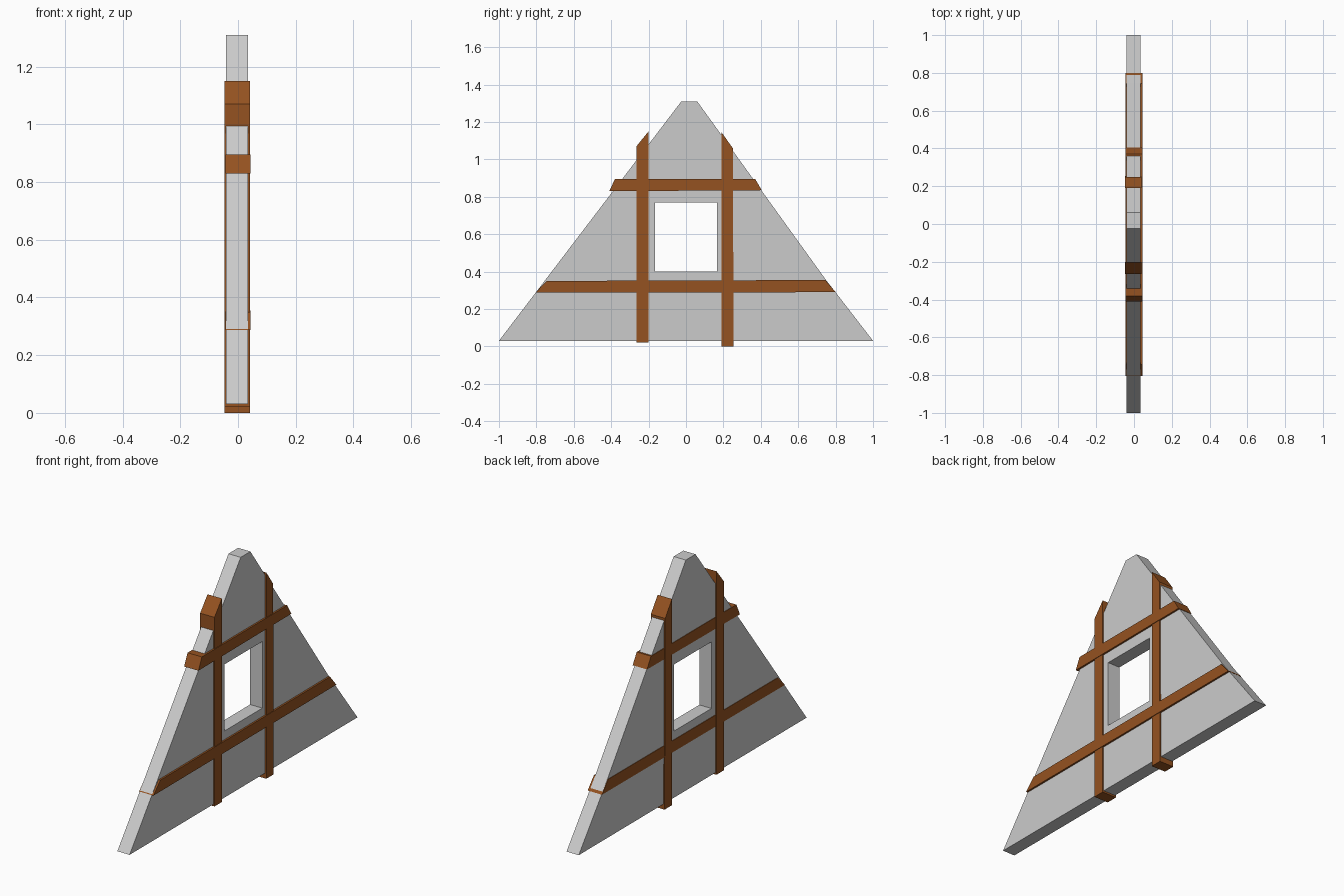
import bpy, bmesh

if "Cube" in bpy.data.objects:
    bpy.data.objects.remove(bpy.data.objects["Cube"])

wood = bpy.data.materials.new("timber")
wood.diffuse_color = (0.30, 0.085, 0.015, 1)
wood.use_nodes = True
wood.node_tree.nodes["Principled BSDF"].inputs["Base Color"].default_value = wood.diffuse_color


def make_object(name, bm, mat=None):
    bmesh.ops.recalc_face_normals(bm, faces=bm.faces)
    mesh = bpy.data.meshes.new(name)
    bm.to_mesh(mesh)
    bm.free()
    obj = bpy.data.objects.new(name, mesh)
    bpy.context.collection.objects.link(obj)
    if mat:
        mesh.materials.append(mat)
    return obj


def slab(name, points, faces, x0, x1, mat=None):
    """Flat (y, z) outline, thickened from x0 to x1."""
    bm = bmesh.new()
    verts = [bm.verts.new((x0, y, z)) for y, z in points]
    flat = [bm.faces.new([verts[i] for i in f]) for f in faces]
    new = bmesh.ops.extrude_face_region(bm, geom=flat, use_keep_orig=True)["geom"]
    for v in new:
        if isinstance(v, bmesh.types.BMVert):
            v.co.x = x1
    return make_object(name, bm, mat)


# Gable wall: outer outline, then the window opening
outer = [(-1, 0.03), (1, 0.03), (0.745, 0.36), (0.06, 1.31), (-0.025, 1.31)]
window = [(-0.165, 0.40), (0.165, 0.40), (0.165, 0.77), (-0.165, 0.77)]
slab("gable_wall", outer + window,
     [(0, 1, 6, 5), (1, 2, 3, 7, 6), (3, 4, 8, 7), (4, 0, 5, 8)], -0.041, 0.034)

# Timber posts and rails running through the wall, ends cut to the roof slope
beams = {
    "left_post": ([(-0.265, 0.02), (-0.2, 0.02), (-0.2, 1.15), (-0.265, 1.07)], -0.047, 0.041),
    "right_post": ([(0.19, 0.0), (0.255, 0.0), (0.25, 1.06), (0.19, 1.145)], -0.047, 0.041),
    "lower_rail": ([(-0.805, 0.287), (0.8, 0.29), (0.745, 0.355), (-0.745, 0.35)], -0.044, 0.044),
    "upper_rail": ([(-0.41, 0.83), (0.405, 0.835), (0.37, 0.895), (-0.38, 0.895)], -0.044, 0.044),
}
for name, (pts, x0, x1) in beams.items():
    slab(name, pts, [(0, 1, 2, 3)], x0, x1, wood)
